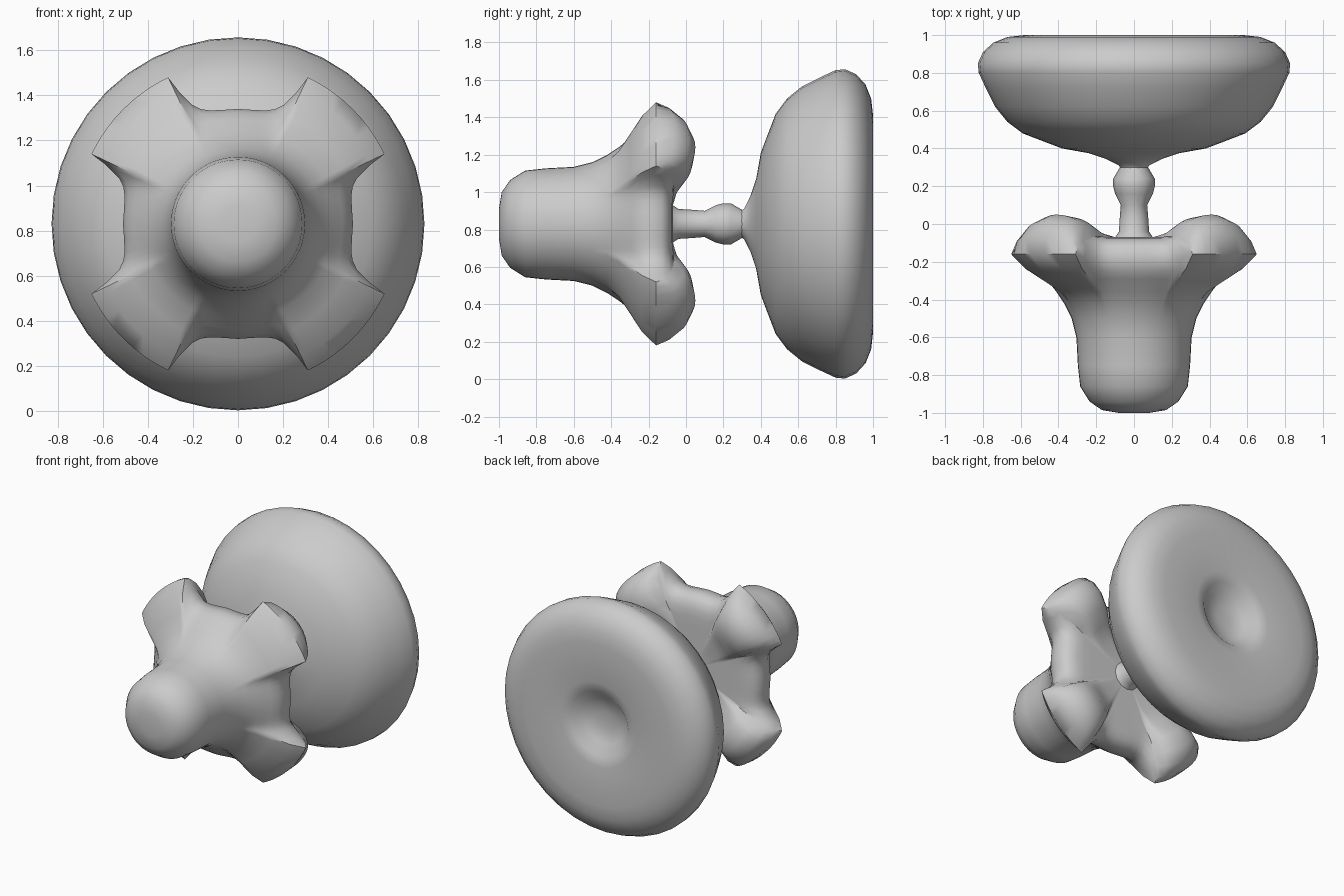
import bpy, bmesh, math

if "Cube" in bpy.data.objects:
    bpy.data.objects.remove(bpy.data.objects["Cube"])

ZC = 0.83  # height of the common axis, which runs along y

metal = bpy.data.materials.new("plain grey")
metal.diffuse_color = (0.6, 0.6, 0.6, 1)
metal.use_nodes = True
metal.node_tree.nodes["Principled BSDF"].inputs["Base Color"].default_value = metal.diffuse_color


def skin(name, rings, smooth=45):
    """Join closed rings of (x, y, z) points into a capped solid."""
    bm = bmesh.new()
    loops = [[bm.verts.new(p) for p in ring] for ring in rings]
    n = len(loops[0])
    for a, b in zip(loops, loops[1:]):
        for i in range(n):
            j = (i + 1) % n
            bm.faces.new((a[i], a[j], b[j], b[i]))
    bm.faces.new(loops[0])
    bm.faces.new(loops[-1])
    bmesh.ops.recalc_face_normals(bm, faces=bm.faces)
    me = bpy.data.meshes.new(name)
    bm.to_mesh(me)
    bm.free()
    me.materials.append(metal)
    ob = bpy.data.objects.new(name, me)
    bpy.context.collection.objects.link(ob)
    bpy.ops.object.select_all(action='DESELECT')
    ob.select_set(True)
    bpy.context.view_layer.objects.active = ob
    bpy.ops.object.shade_smooth_by_angle(angle=math.radians(smooth))
    return ob


def polar(r, deg, y):
    a = math.radians(deg)
    return (r * math.cos(a), y, ZC + r * math.sin(a))


def lathe(name, profile, sides):
    return skin(name, [[polar(r, 360 * i / sides, y) for i in range(sides)]
                       for y, r in profile])


# Wall flange with a shallow dent in its flat back
lathe("wall_flange", [
    (0.29, 0.07), (0.31, 0.08), (0.345, 0.15), (0.375, 0.24), (0.40, 0.38),
    (0.43, 0.46), (0.48, 0.59), (0.54, 0.67), (0.62, 0.735), (0.72, 0.785),
    (0.80, 0.822), (0.85, 0.827), (0.91, 0.80), (0.96, 0.745), (0.99, 0.67),
    (1.0, 0.58), (0.995, 0.30), (0.98, 0.23), (0.92, 0.16), (0.90, 0.06)], 40)

# Thin stem with a bulge
lathe("stem", [
    (-0.10, 0.12), (-0.07, 0.10), (-0.04, 0.08), (0.04, 0.075), (0.10, 0.07),
    (0.16, 0.10), (0.20, 0.11), (0.24, 0.11), (0.30, 0.075), (0.34, 0.07)], 12)

# Handle: rows give (y, r) between lobes, at a lobe corner, at a lobe middle
knob = [(-1.0, 0.08), (-0.985, 0.17), (-0.94, 0.235), (-0.86, 0.285),
        (-0.75, 0.297), (-0.6, 0.305), (-0.5, 0.33), (-0.42, 0.37)]
rows = [(p, p, p) for p in knob] + [
    ((-0.36, 0.41), (-0.36, 0.43), (-0.36, 0.43)),
    ((-0.29, 0.465), (-0.30, 0.53), (-0.30, 0.53)),
    ((-0.25, 0.495), (-0.235, 0.64), (-0.24, 0.65)),
    ((-0.20, 0.51), (-0.16, 0.72), (-0.16, 0.72)),
    ((-0.13, 0.51), (-0.12, 0.69), (-0.06, 0.715)),
    ((-0.09, 0.47), (-0.09, 0.63), (0.015, 0.665)),
    ((-0.075, 0.42), (-0.07, 0.55), (0.05, 0.58)),
    ((-0.07, 0.37), (-0.065, 0.45), (0.035, 0.47)),
    ((-0.07, 0.30), (-0.07, 0.35), (-0.03, 0.36)),
    ((-0.07, 0.20), (-0.07, 0.23), (-0.07, 0.25)),
    ((-0.07, 0.06), (-0.07, 0.06), (-0.07, 0.06))]

# (angle from the axis, corner weight, lobe-middle weight) for half a lobe
half = [(0, 0, 0), (8, 0, 0), (14, .04, 0), (18, .12, 0), (21, .26, 0),
        (24, .62, 0), (25.5, 1, 0)]
for a in (28, 32, 36, 40.5, 45):
    half.append((a, 1, math.sqrt(1 - ((45 - a) / 19.5) ** 2)))
quadrant = half + [(90 - a, w, h) for a, w, h in half[-2:0:-1]]
stations = [(a + 90 * q, w, h) for q in range(4) for a, w, h in quadrant]


def mix(p, q, t):
    return [u + (v - u) * t for u, v in zip(p, q)]


rings = []
for gap, corner, middle in rows:
    ring = []
    for a, w, h in stations:
        y, r = mix(mix(gap, corner, w), middle, h)
        ring.append(polar(r, a, y))
    rings.append(ring)
skin("four_lobed_handle", rings)
